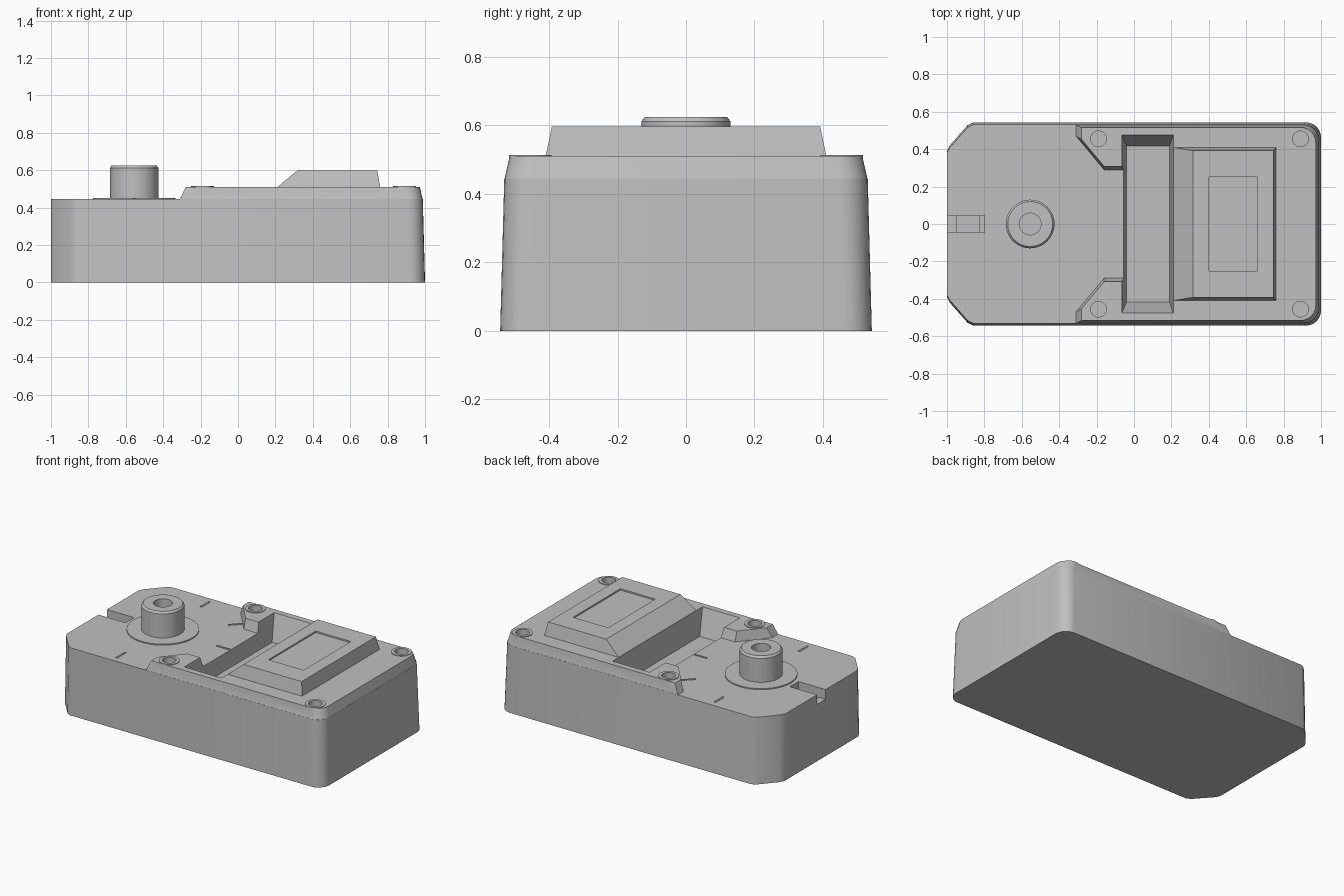
import bpy, bmesh, math
from mathutils import Matrix

cube = bpy.data.objects.get("Cube")
if cube:
    bpy.data.objects.remove(cube)

grey = bpy.data.materials.new("light grey plastic")
grey.use_nodes = True
grey.diffuse_color = (0.53, 0.53, 0.53, 1)
grey.node_tree.nodes["Principled BSDF"].inputs["Base Color"].default_value = (0.53, 0.53, 0.53, 1)


def finish(name, bm):
    bmesh.ops.recalc_face_normals(bm, faces=bm.faces)
    mesh = bpy.data.meshes.new(name)
    bm.to_mesh(mesh)
    bm.free()
    mesh.materials.append(grey)
    ob = bpy.data.objects.new(name, mesh)
    bpy.context.collection.objects.link(ob)
    return ob


def loft(name, sections):
    """Closed solid through (z, outline) sections with equal point counts."""
    bm = bmesh.new()
    rings = [[bm.verts.new((x, y, z)) for x, y in pts] for z, pts in sections]
    bm.faces.new(rings[0])
    bm.faces.new(rings[-1])
    for low, high in zip(rings, rings[1:]):
        for i in range(len(low)):
            j = (i + 1) % len(low)
            bm.faces.new((low[i], low[j], high[j], high[i]))
    return finish(name, bm)


def rect(x0, x1, y):
    return [(x0, -y), (x1, -y), (x1, y), (x0, y)]


def mirrored(half):
    """Outline from its -y half, listed from left to right."""
    return half + [(x, -y) for x, y in reversed(half)]


def corner(x, y, r, steps=6):
    """Rounded right-hand corner on the -y side."""
    return [(x - r + r * math.sin(a), y + r - r * math.cos(a))
            for a in (math.pi / 2 * i / steps for i in range(steps + 1))]


def body_outline(i):
    w = 0.543 - i
    return mirrored([(-1, -0.39 + i), (-0.985, -0.42 + i), (-0.89, -w + 0.015),
                     (-0.86, -w)] + corner(1 - i, -w, 0.08))


def raised_outline(left, i):
    return mirrored([(left, -0.543 + i)] + corner(1 - i, -0.543 + i, 0.08))


def cylinder(name, x, y, r, z0, z1):
    bm = bmesh.new()
    bmesh.ops.create_cone(bm, cap_ends=True, segments=32, radius1=r, radius2=r,
                          depth=z1 - z0, matrix=Matrix.Translation((x, y, (z0 + z1) / 2)))
    return finish(name, bm)


def boolean(target, tool, operation="DIFFERENCE"):
    mod = target.modifiers.new("boolean", "BOOLEAN")
    mod.operation, mod.solver, mod.object = operation, "EXACT", tool
    bpy.context.view_layer.objects.active = target
    bpy.ops.object.modifier_apply(modifier=mod.name)
    bpy.data.objects.remove(tool)


def smooth(ob):
    ob.data.shade_smooth()
    ob.data.set_sharp_from_angle(angle=math.radians(28))


# Lower case with a raised upper deck
case = loft("case", [(0, body_outline(0)), (0.445, body_outline(0.012))])
raised = loft("raised_deck", [(0.4, raised_outline(-0.31, 0.013)),
                              (0.445, raised_outline(-0.31, 0.013)),
                              (0.51, raised_outline(-0.28, 0.028))])


# Opening between the two ears, with sloping walls
def ear_gap(s):
    return mirrored([(-0.4, -0.47 - s), (-0.31, -0.47 - s), (-0.16, -0.29 - s),
                     (0.0, -0.29 - s)])


boolean(raised, loft("gap", [(0.3, ear_gap(0)), (0.445, ear_gap(0)), (0.515, ear_gap(0.02))]))
boolean(case, raised, "UNION")

# Cross pocket with tapered walls
boolean(case, loft("pocket", [(0.34, rect(-0.04, 0.19, 0.417)),
                              (0.51, rect(-0.065, 0.21, 0.475)),
                              (0.56, rect(-0.065, 0.21, 0.475))]))

# Cable notch in the end wall
boolean(case, loft("notch", [(0.38, rect(-1.05, -0.8, 0.045)), (0.6, rect(-1.05, -0.8, 0.045))]))
boolean(case, loft("notch_well", [(0.33, rect(-0.95, -0.83, 0.045)),
                                  (0.4, rect(-0.95, -0.83, 0.045))]))

# Screw bosses with open holes
for x in (-0.19, 0.89):
    for y in (-0.455, 0.455):
        boolean(case, cylinder("boss", x, y, 0.062, 0.42, 0.514), "UNION")
        boolean(case, cylinder("hole", x, y, 0.042, 0.47, 0.6))
smooth(case)

# Sloped display housing with a shallow screen recess
display = loft("display_housing", [(0.45, rect(0.212, 0.76, 0.41)),
                                   (0.51, rect(0.212, 0.76, 0.41)),
                                   (0.597, rect(0.315, 0.745, 0.392))])
boolean(display, loft("screen", [(0.587, rect(0.40, 0.66, 0.25)), (0.7, rect(0.40, 0.66, 0.25))]))

# Hollow post on a round flange
POST_X = -0.555
profile = [(0, 0.42), (0.22, 0.42), (0.22, 0.452), (0.13, 0.452), (0.13, 0.612),
           (0.12, 0.625), (0.058, 0.625), (0.058, 0.5), (0, 0.5)]
bm = bmesh.new()
verts = [bm.verts.new((r, 0, z)) for r, z in profile]
edges = [bm.edges.new(pair) for pair in zip(verts, verts[1:])]
bmesh.ops.spin(bm, geom=verts + edges, cent=(0, 0, 0), axis=(0, 0, 1),
               angle=math.tau, steps=48)
bmesh.ops.remove_doubles(bm, verts=bm.verts, dist=1e-4)
bmesh.ops.translate(bm, verts=bm.verts, vec=(POST_X, 0, 0))
smooth(finish("post", bm))

# Radial tick marks around the post
for n in range(-2, 3):
    bm = bmesh.new()
    bmesh.ops.create_cube(bm, size=1, matrix=Matrix.Translation((POST_X, 0, 0.445))
                          @ Matrix.Rotation(n * math.pi / 4, 4, "Z")
                          @ Matrix.Translation((0.445, 0, 0))
                          @ Matrix.Diagonal((0.09, 0.012, 0.008, 1)))
    finish("tick_mark", bm)
